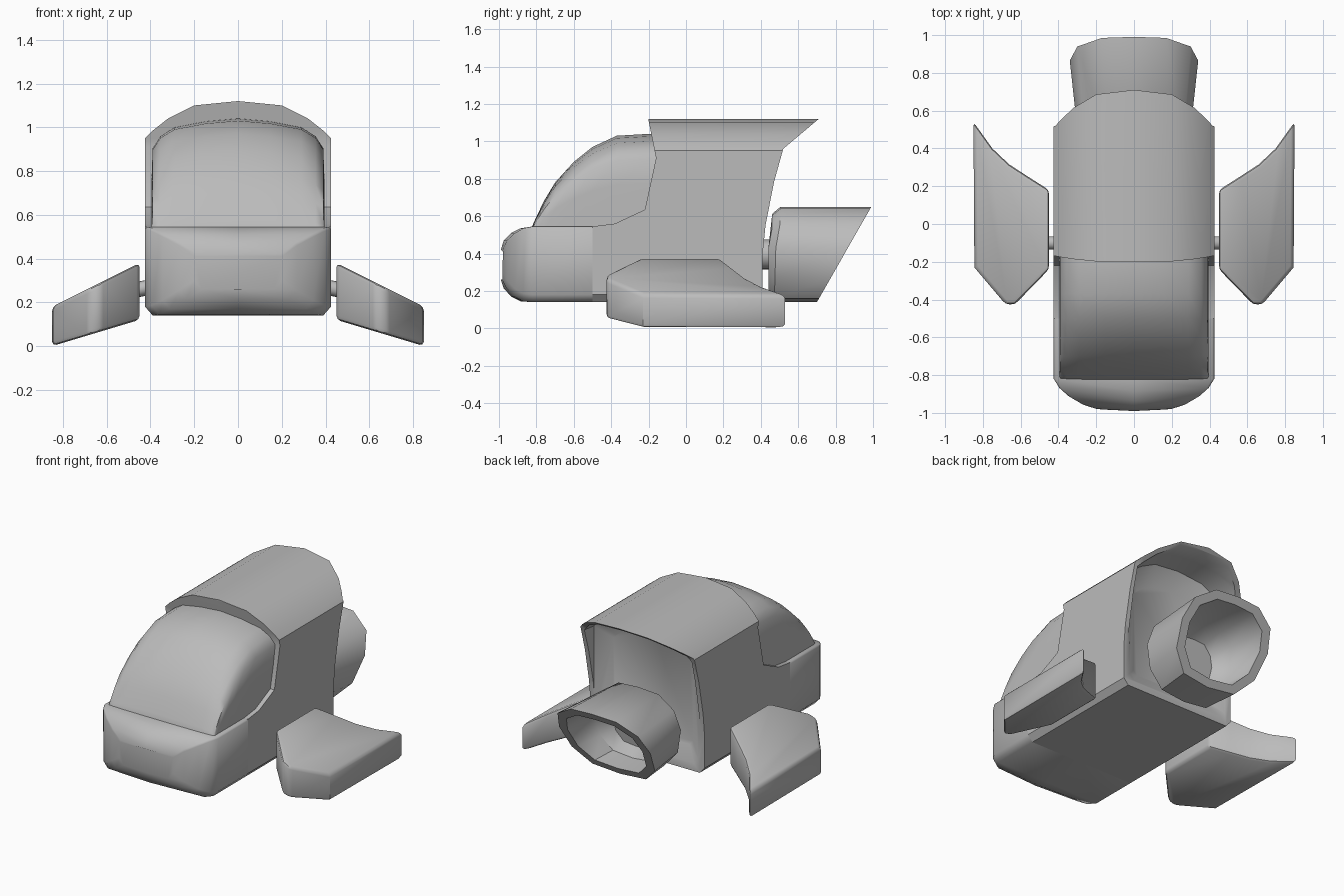
import bpy, bmesh, math
from mathutils import Vector

if "Cube" in bpy.data.objects:
    bpy.data.objects.remove(bpy.data.objects["Cube"])

GREY = bpy.data.materials.new("hull grey")
GREY.diffuse_color = (0.5, 0.5, 0.5, 1)
GREY.use_nodes = True
GREY.node_tree.nodes["Principled BSDF"].inputs["Base Color"].default_value = GREY.diffuse_color


def loft(name, rings):
    """Closed solid through a list of equal-length point rings."""
    bm = bmesh.new()
    rows = [[bm.verts.new(p) for p in ring] for ring in rings]
    n = len(rows[0])
    for a, b in zip(rows, rows[1:]):
        for i in range(n):
            j = (i + 1) % n
            bm.faces.new((a[i], a[j], b[j], b[i]))
    bm.faces.new(rows[0])
    bm.faces.new(rows[-1])
    bmesh.ops.recalc_face_normals(bm, faces=bm.faces)
    mesh = bpy.data.meshes.new(name)
    bm.to_mesh(mesh)
    bm.free()
    mesh.materials.append(GREY)
    ob = bpy.data.objects.new(name, mesh)
    bpy.context.collection.objects.link(ob)
    return ob


def mirrored(half):
    """Full outline from a half outline with x >= 0."""
    return half + [(-x, z) for x, z in reversed(half) if x > 1e-6]


def select(ob):
    bpy.ops.object.select_all(action='DESELECT')
    ob.select_set(True)
    bpy.context.view_layer.objects.active = ob


def boolean(ob, other, op):
    m = ob.modifiers.new(op, 'BOOLEAN')
    m.object, m.operation, m.solver = other, op, 'EXACT'
    select(ob)
    bpy.ops.object.modifier_apply(modifier=m.name)
    bpy.data.objects.remove(other)


def finish(ob, angle, bevel=0, segments=2):
    select(ob)
    if bevel:
        m = ob.modifiers.new("bevel", 'BEVEL')
        m.width, m.segments, m.limit_method = bevel, segments, 'ANGLE'
        m.angle_limit = math.radians(40)
        bpy.ops.object.modifier_apply(modifier=m.name)
    bpy.ops.object.shade_smooth_by_angle(angle=math.radians(angle))


# Cabin shell: arched section cut by the side outline, with a hollow back
section = mirrored([(0.39, 0.14), (0.425, 0.18), (0.425, 0.95), (0.39, 0.985),
                    (0.32, 1.04), (0.2, 1.10), (0, 1.12)])
side = [(-0.5, 0.1), (0.41, 0.1), (0.41, 0.4), (0.425, 0.55), (0.47, 0.78),
        (0.52, 0.96), (0.71, 1.12), (0.71, 1.2), (-0.2, 1.2), (-0.2, 1.11),
        (-0.16, 0.91), (-0.22, 0.635), (-0.38, 0.56), (-0.5, 0.545)]
shell = loft("cabin_shell", [[(x, y, z) for x, z in section] for y in (-0.9, 0.9)])
boolean(shell, loft("side_cut", [[(x, y, z) for y, z in side] for x in (-0.6, 0.6)]), 'INTERSECT')
recess = [(0.35, 0.7), (0.42, 0.925), (0.56, 0.95), (0.8, 0.97)]
boolean(shell, loft("back_cut", [[(x * s, y, 0.6 + (z - 0.6) * s) for x, z in section]
                                 for y, s in recess]), 'DIFFERENCE')
finish(shell, 40)

# Rounded nose: rings of half width, bottom and top height
nose_rings = [(-0.99, 0.2, 0.26, 0.42), (-0.975, 0.27, 0.215, 0.47), (-0.935, 0.345, 0.17, 0.51),
              (-0.885, 0.395, 0.145, 0.535), (-0.82, 0.425, 0.14, 0.545), (-0.5, 0.425, 0.14, 0.545)]


def nose_ring(y, w, lo, hi):
    half = [(0, lo), (w - 0.035, lo), (w, lo + 0.04), (w, hi - 0.01), (w - 0.01, hi), (0, hi)]
    return [(x, y + 0.15 * max(0, -y - 0.82) * (x / 0.3) ** 2, z) for x, z in
            half + [(-x, z) for x, z in reversed(half) if x]]


finish(loft("nose", [nose_ring(*r) for r in nose_rings]), 50)

# Domed canopy
arch = mirrored([(0.395, 0), (0.395, 0.5), (0.39, 0.75), (0.355, 0.85),
                 (0.29, 0.925), (0.15, 0.975), (0, 1)])
dome = [(-0.83, 0.53), (-0.81, 0.575), (-0.76, 0.68), (-0.7, 0.78), (-0.6, 0.89),
        (-0.5, 0.97), (-0.37, 1.03), (-0.2, 1.04), (-0.1, 1.04)]
finish(loft("canopy", [[(x, y, 0.5 + (top - 0.5) * h) for x, h in arch] for y, top in dome]), 60)

# Rear thruster: hollow tube with a slanted mouth
tube = mirrored([(0, 0.14), (0.2, 0.16), (0.31, 0.27), (0.34, 0.43),
                 (0.3, 0.56), (0.17, 0.64), (0, 0.65)])


def tube_ring(s, t, front=0.46):
    """Outline scaled by s, placed at fraction t from the front to the mouth."""
    pts = []
    for x, z in tube:
        zz = 0.395 + (z - 0.395) * s
        start = front + 0.02 * (zz > 0.5)
        mouth = 0.70 + (zz - 0.14) * 0.57
        w = 0.87 + 0.13 * t
        pts.append((x * s * w, start + (mouth - start) * t, zz))
    return pts


finish(loft("thruster", [tube_ring(0.85, 0, 0.44), tube_ring(1, 0.05), tube_ring(1, 1),
                         tube_ring(0.82, 1), tube_ring(0.78, 0.4), tube_ring(0.55, 0.2)]), 40)


def rod(name, a, b, r):
    bpy.ops.mesh.primitive_cylinder_add(vertices=16, radius=r, depth=(Vector(b) - Vector(a)).length)
    ob = bpy.context.object
    ob.name = name
    ob.location = (Vector(a) + Vector(b)) / 2
    ob.rotation_euler = (Vector(b) - Vector(a)).to_track_quat('Z', 'Y').to_euler()
    ob.data.materials.append(GREY)
    finish(ob, 40)


rod("thruster_shaft", (0, 0.34, 0.395), (0, 0.48, 0.395), 0.08)

# Side fins: sloped slabs, joined to the shell by short rods
plan = [(0.45, 0.18), (0.45, -0.24), (0.63, -0.425), (0.68, -0.425), (0.845, -0.23),
        (0.85, 0.54), (0.75, 0.4), (0.66, 0.315), (0.56, 0.25)]
for sx, label in ((1, "right"), (-1, "left")):
    low = [(sx * x, y, 0.12 - 0.3 * (x - 0.45)) for x, y in plan]
    high = [(sx * x, y, 0.38 - 0.5 * (x - 0.45)) for x, y in plan]
    finish(loft(label + "_fin", [low, high]), 35, 0.02)
    rod(label + "_fin_rod", (sx * 0.4, -0.1, 0.27), (sx * 0.5, -0.1, 0.25), 0.035)
